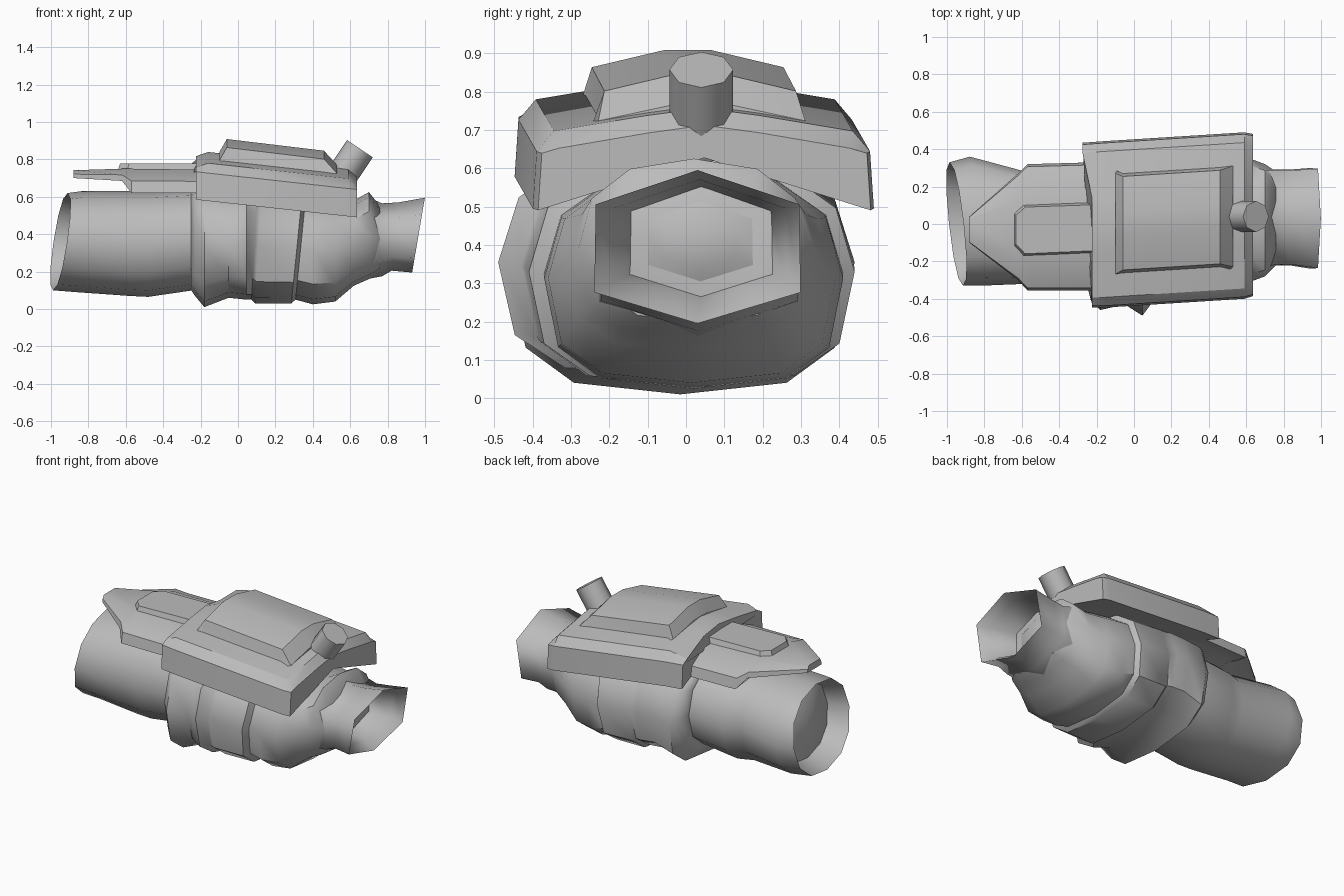
import bpy, bmesh, math
from mathutils import Vector

cube = bpy.data.objects.get("Cube")
if cube:
    bpy.data.objects.remove(cube)

grey = bpy.data.materials.new("armour grey")
grey.use_nodes = True
colour = (0.5, 0.5, 0.5, 1)
grey.diffuse_color = colour
bsdf = next(n for n in grey.node_tree.nodes if n.type == 'BSDF_PRINCIPLED')
bsdf.inputs["Base Color"].default_value = colour
bsdf.inputs["Roughness"].default_value = 0.7


def finish(name, bm, angle):
    bmesh.ops.recalc_face_normals(bm, faces=bm.faces)
    mesh = bpy.data.meshes.new(name)
    bm.to_mesh(mesh)
    bm.free()
    mesh.materials.append(grey)
    obj = bpy.data.objects.new(name, mesh)
    bpy.context.collection.objects.link(obj)
    bpy.ops.object.select_all(action='DESELECT')
    obj.select_set(True)
    bpy.context.view_layer.objects.active = obj
    bpy.ops.object.shade_smooth_by_angle(angle=math.radians(angle))
    return obj


def loft(name, rings, angle):
    """Skin a list of equal-length point rings and cap both ends."""
    bm = bmesh.new()
    loops = [[bm.verts.new(p) for p in ring] for ring in rings]
    for a, b in zip(loops, loops[1:]):
        for i in range(len(a)):
            j = (i + 1) % len(a)
            bm.faces.new((a[i], a[j], b[j], b[i]))
    bm.faces.new(loops[0])
    bm.faces.new(loops[-1])
    return finish(name, bm, angle)


def hoop(sides, upper, lower, x, ylo, yhi, zlo, zhi, ty=0, tz=0):
    """Ring across x, leaning by ty and tz; smaller powers are squarer."""
    pts = []
    for i in range(sides):
        a = math.pi / 2 + math.tau * i / sides
        c, s = math.cos(a), math.sin(a)
        power = upper if s > 0 else lower
        dy = math.copysign(abs(c) ** power, c) * (yhi - ylo) / 2
        dz = math.copysign(abs(s) ** power, s) * (zhi - zlo) / 2
        pts.append((x + ty * dy + tz * dz, (ylo + yhi) / 2 + dy, (zlo + zhi) / 2 + dz))
    return pts


# Forearm sleeve, with a domed floor inside its flared open end
sleeve = [
    (-.88, -.06, .06, .32, .42, -.11, .15),
    (-.85, -.20, .20, .21, .53, -.11, .15),
    (-.82, -.29, .29, .14, .58, -.11, .15),
    (-.95, -.33, .33, .10, .62, -.11, .15),
    (-.85, -.33, .36, .09, .63, -.08, .05),
    (-.58, -.32, .28, .07, .63),
    (-.48, -.33, .32, .065, .63),
    (-.24, -.33, .33, .10, .64),
]
loft("forearm_sleeve", [hoop(12, .9, .9, *r) for r in sleeve], 45)

# Ribbed elbow section with stepped bands
elbow = [
    (-.25, -.33, .33, .10, .64),
    (-.23, -.41, .39, .07, .65),
    (-.18, -.46, .43, .01, .66),
    (-.05, -.43, .43, .06, .66),
    (.045, -.49, .44, .05, .66),
    (.09, -.43, .43, .05, .65, 0, .06),
    (.11, -.42, .44, .03, .65, 0, .06),
    (.315, -.41, .44, .03, .63, 0, .1),
    (.335, -.37, .41, .05, .60, 0, .1),
    (.40, -.37, .41, .025, .60),
    (.52, -.36, .39, .04, .59),
    (.62, -.31, .35, .125, .58),
    (.70, -.28, .32, .16, .625),
    (.76, -.22, .28, .20, .55),
]
loft("elbow_section", [hoop(12, .85, .68, *r) for r in elbow], 42)

# Six-sided flared cuff with a domed floor inside its opening
cuff = [
    (.69, -.26, .32, .16, .60),
    (.77, -.25, .32, .175, .565),
    (.84, -.25, .32, .205, .57, 0, .1),
    (.965, -.27, .33, .195, .595, 0, .17),
    (.90, -.22, .29, .235, .57, 0, .17),
    (.74, -.16, .24, .27, .55),
    (.78, -.07, .14, .34, .48),
]
loft("cuff", [hoop(6, .85, .75, *r) for r in cuff], 80)


def ridge(x):
    """Centre line (y, z) of the sloping shoulder plate."""
    return .008 + .063 * x, .822 - .11 * x


def plate_ring(x, inset=0, drop=0, corner=0):
    """Roof-shaped section; corner pushes the back edge along x."""
    y0, z0 = ridge(x)
    half = [(.445, -.262), (.435, -.113), (.39, -.06 - drop), (.15, -.02 - drop)]
    pts = half + [(0, -drop)] + [(-y, z) for y, z in reversed(half)] + [(0, -.125)]
    return [(x - (corner if y > .35 else 0), y0 + y * (1 - inset), z0 + z) for y, z in pts]


# Large sloping plate with chamfered ends
loft("shoulder_plate", [plate_ring(-.225, .01, .03, .05), plate_ring(-.16),
                        plate_ring(.59), plate_ring(.635, .025, .04)], 28)


# Raised panel on the large plate
def panel_ring(x, half_width, lift):
    y0, z0 = ridge(x)
    pts = [(half_width + .02, -.06), (half_width, lift - .045), (.06, lift),
           (-.06, lift), (-half_width, lift - .045), (-half_width - .02, -.06)]
    return [(x, y0 + y, z0 + z) for y, z in pts]


loft("raised_panel", [panel_ring(-.10, .27, .005), panel_ring(-.06, .25, .08),
                      panel_ring(.46, .25, .075), panel_ring(.53, .27, .005)], 28)


# Bracer over the forearm, tapering to a blunt tip
def bracer_ring(x, ylo, yhi, edge, crown, top, base):
    c, h = (ylo + yhi) / 2, (yhi - ylo) / 2
    return [(x, c + h, edge), (x, c + h * .96, edge + (top - edge) * .5),
            (x, c + h * crown, top), (x, c - h * crown, top),
            (x, c - h * .96, edge + (top - edge) * .5), (x, c - h, edge),
            (x, c - h * crown, base), (x, c + h * crown, base)]


loft("bracer", [bracer_ring(-.88, -.10, .04, .70, .8, .742, .70),
                bracer_ring(-.62, -.30, .27, .685, .5, .75, .69),
                bracer_ring(-.57, -.355, .32, .62, .55, .75, .66),
                bracer_ring(-.20, -.355, .33, .62, .55, .745, .66)], 32)

# Small raised panel with clipped corners on the bracer
outline = [(-.65, -.12), (-.60, -.18), (-.2, -.16), (-.2, .125), (-.60, .11), (-.65, .06)]
loft("bracer_panel", [[(x, y, .72) for x, y in outline],
                      [(x * .97, -.03 + (y + .03) * .86, .778) for x, y in outline]], 20)

# Leaning eight-sided stud
bm = bmesh.new()
bmesh.ops.create_cone(bm, cap_ends=True, segments=8, radius1=.083, radius2=.083, depth=.24)
stud = finish("stud", bm, 50)
axis = Vector((.56, 0, .83)).normalized()
stud.rotation_euler = axis.to_track_quat('Z', 'Y').to_euler()
stud.location = Vector((.652, .04, .857)) - axis * .12
